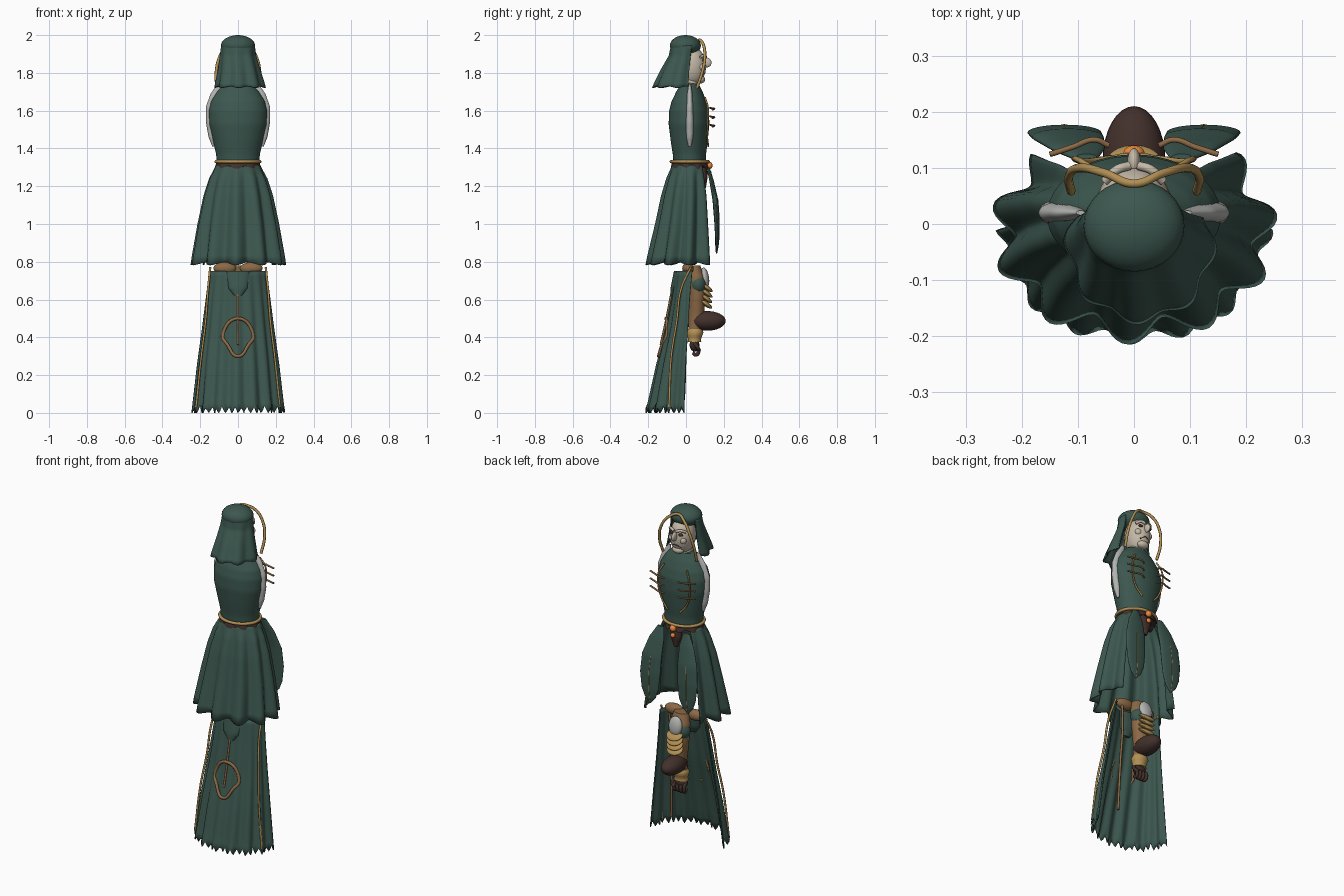
import bpy, bmesh, random
from math import sin, cos, pi, radians

random.seed(4)
COL = dict(green=(.045, .095, .078), gold=(.45, .28, .09), tan=(.26, .14, .06), dark=(.055, .03, .025),
           ivory=(.56, .49, .39), grey=(.45, .46, .44), gem=(.85, .25, .05))
MATS = {}
for k, c in COL.items():
    MATS[k] = bpy.data.materials.new(k)
    MATS[k].diffuse_color = (*c, 1)


def finish(ob, name, mat, angle=50):
    ob.name = name
    ob.data.materials.clear()
    ob.data.materials.append(MATS[mat])
    bpy.ops.object.select_all(action='DESELECT')
    ob.select_set(True)
    bpy.context.view_layer.objects.active = ob
    bpy.ops.object.shade_smooth_by_angle(angle=radians(angle))
    return ob


def loft(name, mat, rows, arc=180, folds=0, ragged=0, wave=0, thick=0, seg=96, steps=5):
    """Stack of elliptical rows (z, rx, ry, cx, cy, fold depth); arc < 180 leaves the +y side open."""
    closed = arc >= 180
    dense = []
    for a, b in zip(rows, rows[1:]):
        dense += [[p + (q - p) * i / steps for p, q in zip(a, b)] for i in range(steps)]
    dense.append(list(rows[-1]))
    bm = bmesh.new()
    grid = []
    n = seg if closed else seg + 1
    for j, (z, rx, ry, cx, cy, amp) in enumerate(dense):
        row = []
        for i in range(n):
            t = radians(arc) * (2 * i / seg - 1)
            f = cos(folds * t * 180 / arc + .5) if folds else 0
            zz = z
            if j == len(dense) - 1:
                zz += wave * f + ragged * (0, .4, .8, .4)[i % 4] * random.uniform(.6, 1.2)
            row.append(bm.verts.new((cx + (rx + amp * f) * sin(t), cy - (ry + amp * f) * cos(t), zz)))
        grid.append(row)
    for r, s in zip(grid, grid[1:]):
        for i in range(n if closed else n - 1):
            k = (i + 1) % n
            bm.faces.new((r[i], r[k], s[k], s[i]))
    if closed:
        bm.faces.new(grid[0])
        bm.faces.new(grid[-1])
    bmesh.ops.recalc_face_normals(bm, faces=bm.faces)
    me = bpy.data.meshes.new(name)
    bm.to_mesh(me)
    ob = bpy.data.objects.new(name, me)
    bpy.context.collection.objects.link(ob)
    if thick:
        m = ob.modifiers.new("cloth_thickness", 'SOLIDIFY')
        m.thickness = thick
        m.offset = 0
    return finish(ob, name, mat)


def ball(name, mat, loc, size, rot=(0, 0, 0)):
    bpy.ops.mesh.primitive_uv_sphere_add(segments=32, ring_count=16, location=loc, rotation=rot)
    ob = bpy.context.object
    ob.scale = size
    return finish(ob, name, mat)


def tube(name, mat, pts, r=.006, cyclic=False, smooth=True):
    cu = bpy.data.curves.new(name, 'CURVE')
    cu.dimensions = '3D'
    cu.bevel_depth = r
    cu.bevel_resolution = 2
    cu.use_fill_caps = True
    cu.resolution_u = 8
    sp = cu.splines.new('BEZIER')
    sp.bezier_points.add(len(pts) - 1)
    for b, p in zip(sp.bezier_points, pts):
        b.co = p
        b.handle_left_type = b.handle_right_type = 'AUTO' if smooth else 'VECTOR'
    sp.use_cyclic_u = cyclic
    ob = bpy.data.objects.new(name, cu)
    bpy.context.collection.objects.link(ob)
    bpy.ops.object.select_all(action='DESELECT')
    ob.select_set(True)
    bpy.context.view_layer.objects.active = ob
    bpy.ops.object.convert(target='MESH')
    return finish(bpy.context.object, name, mat)


def mir(s, pts):
    return [(s * x, y, z) for x, y, z in pts]


# hood
ball("hood_cap", "green", (0, -.003, 1.945), (.09, .082, .055))
loft("hood_drape", "green", [(1.945, .085, .076, 0, 0, 0), (1.89, .09, .08, 0, -.005, .003),
     (1.82, .103, .103, .006, -.02, .005), (1.725, .125, .132, .011, -.036, .008)],
     arc=112, folds=5, wave=-.004, thick=.008)
tube("hood_band", "gold", [(-.112, .058, 1.72), (-.116, .085, 1.80), (-.095, .10, 1.89), (-.05, .09, 1.955),
     (0, .072, 1.975), (.05, .09, 1.955), (.095, .10, 1.89), (.116, .085, 1.80), (.112, .058, 1.72)], .008)

# head and mask face
ball("head", "ivory", (0, .028, 1.835), (.068, .078, .105))
loft("neck", "ivory", [(1.79, .045, .045, 0, .02, 0), (1.70, .055, .05, 0, .02, 0)], seg=24)
ball("nose", "ivory", (0, .11, 1.855), (.012, .025, .026), (.4, 0, 0))
ball("chin", "ivory", (0, .075, 1.765), (.035, .026, .022))
tube("mouth", "dark", [(-.03, .086, 1.79), (0, .099, 1.803), (.03, .086, 1.79)], .005)
for s in (-1, 1):
    tube("brow", "ivory", mir(s, [(.008, .104, 1.885), (.03, .097, 1.893), (.052, .076, 1.882)]), .008)
    ball("eye", "dark", (s * .029, .093, 1.866), (.014, .009, .009))
    ball("cheek", "ivory", (s * .036, .080, 1.83), (.02, .018, .02))

# torso and sleeves
loft("torso", "green", [(1.745, .07, .045, 0, .02, 0), (1.70, .112, .07, 0, .018, 0), (1.65, .143, .092, 0, .016, 0),
     (1.60, .155, .105, 0, .016, 0), (1.53, .153, .108, 0, .016, 0), (1.44, .132, .098, 0, .017, 0),
     (1.37, .116, .088, 0, .018, 0), (1.30, .11, .085, 0, .02, 0)], seg=48)
for s in (-1, 1):
    loft("sleeve", "grey", [(1.75, .008, .004, s * .095, .02, 0), (1.69, .03, .014, s * .115, .02, 0),
         (1.62, .03, .018, s * .14, .02, 0), (1.54, .026, .021, s * .144, .02, 0),
         (1.46, .018, .018, s * .138, .02, 0), (1.41, .006, .007, s * .13, .02, 0)], seg=24)
    # chest cord and rib embroidery
    tube("chest_cord", "gold", mir(s, [(.075, .10, 1.67), (.10, .115, 1.62), (.105, .115, 1.55),
         (.085, .112, 1.47), (.04, .118, 1.41)]), .005)
    for z in (1.52, 1.565, 1.61):
        tube("chest_rib", "tan", mir(s, [(.045, .14, z - .005), (.07, .15, z), (.11, .137, z + .003), (.15, .124, z + .006)]), .005)

# belt
ring = [(.116 * cos(i * pi / 8), .02 + .098 * sin(i * pi / 8)) for i in range(16)]
tube("belt_cord", "gold", [(x, y, 1.33) for x, y in ring], .009, True)
loft("belt_band", "dark", [(1.325, .115, .093, 0, .02, 0), (1.298, .121, .099, 0, .02, .003)], folds=9, wave=-.008)
for z, r in ((1.31, .019), (1.268, .014)):
    ball("belt_gem", "gem", (0, .125, z), (r, r * .8, r))
loft("belt_pouch", "dark", [(1.31, .04, .02, 0, .09, 0), (1.25, .035, .02, 0, .095, 0), (1.19, .01, .01, 0, .095, 0)], seg=24)

# pleated skirt, open at the front
loft("skirt", "green", [(1.31, .114, .09, 0, .02, 0), (1.24, .146, .108, 0, .014, .007),
     (1.15, .172, .127, 0, .01, .011), (1.0, .201, .147, 0, .002, .015), (.79, .232, .177, 0, -.012, .022)],
     arc=134, folds=8, wave=-.008, thick=.008, seg=120)

# hanging leaf panels
for s in (-1, 1):
    leaf = [(1.30, .02, .008, .085, .117), (1.23, .048, .012, .10, .135), (1.13, .064, .015, .118, .155),
            (1.02, .066, .014, .124, .163), (.93, .055, .011, .124, .165), (.88, .036, .008, .124, .163), (.845, .004, .003, .124, .161)]
    loft("leaf_panel", "green", [(z, a, b, s * cx, cy, 0) for z, a, b, cx, cy in leaf], seg=32)
    tube("leaf_rib", "gold", [(s * cx, cy + b - .001, z) for z, a, b, cx, cy in leaf[2:]], .002)

# cape
loft("cape", "green", [(.75, .148, .085, 0, .032, .001), (.62, .163, .09, 0, .02, .003), (.45, .183, .108, 0, .008, .005),
     (.25, .208, .143, 0, -.005, .008), (0, .234, .187, 0, -.014, .011)],
     arc=91, folds=8, ragged=.045, thick=.007, seg=88)
loft("cape_pocket", "green", [(.75, .065, .022, 0, -.042, 0), (.66, .052, .024, 0, -.058, 0), (.62, .02, .015, 0, -.068, 0)], seg=32)
for s in (-1, 1):
    tube("cape_trim", "gold", mir(s, [(.147, .025, .77), (.158, -.025, .66), (.172, -.05, .48),
         (.194, -.078, .3), (.222, -.09, .03)]), .006)
    # collar lumps under the skirt
    ball("cape_collar", "tan", (s * .07, .01, .765), (.06, .03, .032))
tube("cape_emblem", "tan", [(0, -.105, .50), (-.08, -.103, .41), (-.055, -.126, .36), (0, -.145, .30), (.055, -.126, .36), (.08, -.103, .41)],
     .009, True)
tube("cape_emblem_stem", "tan", [(0, -.078, .63), (0, -.103, .5), (0, -.134, .36)], .006)

# hanging gauntlet
loft("forearm", "tan", [(.78, .045, .035, 0, .04, 0), (.72, .06, .046, 0, .055, 0), (.62, .056, .045, 0, .06, 0),
     (.52, .042, .04, 0, .055, 0), (.42, .036, .034, 0, .045, 0)], seg=32)
ball("elbow_wrap", "green", (0, .064, .68), (.068, .047, .06))
ball("elbow_plate", "grey", (0, .100, .715), (.042, .022, .055), (.15, 0, 0))
for i in range(4):
    ball("forearm_plate", "gold", (0, .108 - i * .001, .665 - i * .029), (.05, .04, .013), (-.65, 0, 0))
ball("hand_guard", "dark", (0, .112, .487), (.056, .098, .052))
loft("cuff", "gold", [(.445, .04, .036, 0, .05, 0), (.425, .05, .044, 0, .048, 0), (.39, .038, .034, 0, .045, 0),
     (.375, .041, .036, 0, .045, 0)], seg=32, steps=2)
ball("palm", "dark", (0, .045, .36), (.04, .026, .035))
for x in (-.03, -.01, .01, .03):
    tube("finger", "dark", [(x, .05, .36), (x * 1.1, .066, .335), (x, .055, .308), (x * .9, .036, .318)], .010)
tube("thumb", "dark", [(.035, .045, .37), (.048, .06, .35), (.03, .07, .33)], .010)
tube("strap", "tan", [(.10, .02, .75), (.09, .01, .6), (.095, 0, .42), (.105, -.01, .1)], .007)
